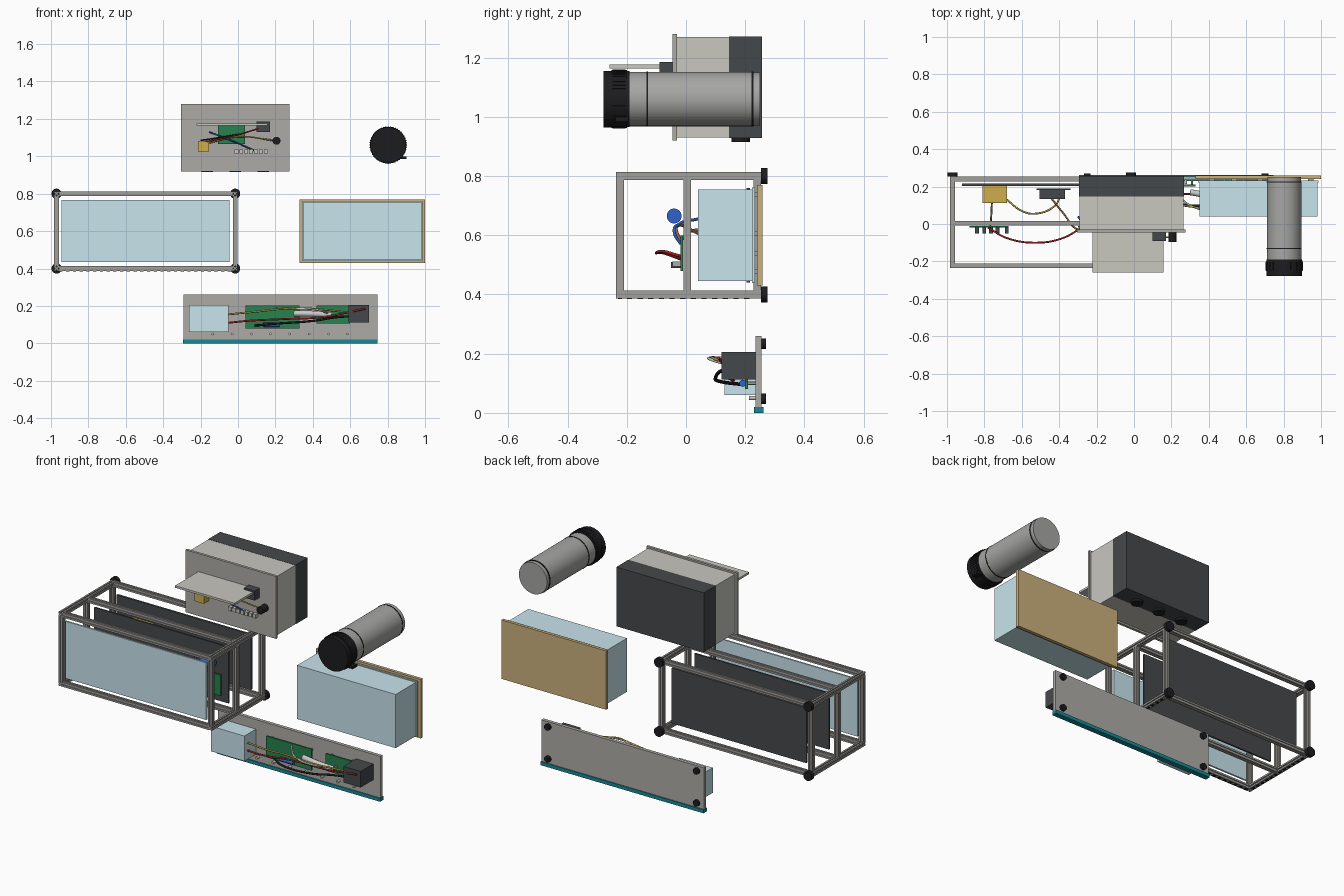
import bpy, bmesh, math
from mathutils import Vector, Matrix

if "Cube" in bpy.data.objects:
    bpy.data.objects.remove(bpy.data.objects["Cube"])

COL = dict(metal=(.36, .35, .33), plate=(.42, .41, .38), pale=(.58, .57, .52), glass=(.58, .78, .84),
           dark=(.06, .065, .07), black=(.012, .012, .014), wood=(.60, .44, .20), green=(.02, .22, .08),
           teal=(.01, .25, .30), gold=(.62, .42, .08), blue=(.03, .12, .6), red=(.45, .02, .02),
           brown=(.3, .13, .05), yellow=(.5, .4, .08), white=(.75, .75, .72), tube=(.38, .38, .37))
MATS = {}
for k, c in COL.items():
    MATS[k] = bpy.data.materials.new(k)
    MATS[k].diffuse_color = (*c, 1)


def add(name, bm, mat):
    bmesh.ops.recalc_face_normals(bm, faces=bm.faces)
    me = bpy.data.meshes.new(name)
    bm.to_mesh(me)
    bm.free()
    me.materials.append(MATS[mat])
    o = bpy.data.objects.new(name, me)
    bpy.context.collection.objects.link(o)
    return o


def box(name, x, y, z, mat):
    """Box from (min, max) pairs."""
    bm = bmesh.new()
    bmesh.ops.create_cube(bm, size=1)
    for v in bm.verts:
        v.co = Vector([(a + b) / 2 + c * (b - a) for (a, b), c in zip((x, y, z), v.co)])
    return add(name, bm, mat)


ROT = {'x': Matrix.Rotation(math.pi / 2, 4, 'Y'), 'y': Matrix.Rotation(-math.pi / 2, 4, 'X'), 'z': Matrix()}


def cyl(name, c, r, length, axis, mat, n=32):
    bm = bmesh.new()
    bmesh.ops.create_cone(bm, cap_ends=True, segments=n, radius1=r, radius2=r, depth=length,
                          matrix=Matrix.Translation(c) @ ROT[axis])
    o = add(name, bm, mat)
    o.data.shade_smooth()
    o.data.set_sharp_from_angle(angle=math.radians(35))
    return o


def beam(name, c, length, axis, w=.026):
    """Slotted extrusion bar along an axis."""
    h, s, d = w / 2, .003, .005
    side = [(-h, -h), (-s, -h), (-s, -h + d), (s, -h + d), (s, -h)]
    pts = []
    for q in range(4):
        a = q * math.pi / 2
        pts += [(px * math.cos(a) - py * math.sin(a), px * math.sin(a) + py * math.cos(a)) for px, py in side]
    bm = bmesh.new()
    f = bm.faces.new([bm.verts.new((px, py, -length / 2)) for px, py in pts])
    ext = bmesh.ops.extrude_face_region(bm, geom=[f])['geom']
    bmesh.ops.translate(bm, vec=(0, 0, length), verts=[v for v in ext if isinstance(v, bmesh.types.BMVert)])
    bmesh.ops.transform(bm, matrix=Matrix.Translation(c) @ ROT[axis], verts=bm.verts)
    return add(name, bm, mat='metal')


def wire(name, pts, mat, r=.005):
    cu = bpy.data.curves.new(name, 'CURVE')
    cu.dimensions = '3D'
    cu.bevel_depth, cu.bevel_resolution, cu.resolution_u, cu.use_fill_caps = r, 2, 10, True
    sp = cu.splines.new('BEZIER')
    sp.bezier_points.add(len(pts) - 1)
    for b, p in zip(sp.bezier_points, pts):
        b.co = p
        b.handle_left_type = b.handle_right_type = 'AUTO'
    cu.materials.append(MATS[mat])
    bpy.context.collection.objects.link(bpy.data.objects.new(name, cu))


# --- Slotted frame module ---
XS, YS, ZS = (-.97, -.015), (-.223, .004, .241), (.4, .8)
for y in YS:
    for x in XS:
        beam('frame_post', (x, y, .6), .374, 'z')
    for z in ZS:
        beam('frame_long_rail', (-.4925, y, z), .929, 'x')
for x in XS:
    for z in ZS:
        beam('frame_cross_rail', (x, .009, z), .49, 'y')
        cyl('frame_foot', (x, .265, z), .027, .022, 'y', 'black')
for i in range(26):
    box('vent_slot', (-.955 + i * .036, -.937 + i * .036), (-.229, -.217), (.384, .388), 'black')
for x in XS:
    for i in range(12):
        y = -.2 + i * .036
        box('vent_slot', (x - .006, x + .006), (y, y + .018), (.384, .388), 'black')
box('front_window', (-.945, -.045), (-.226, -.216), (.435, .765), 'glass')
box('middle_panel', (-.92, -.06), (.0, .01), (.44, .765), 'dark')
box('back_panel', (-.92, -.06), (.204, .216), (.44, .76), 'dark')
box('controller_board', (-.88, -.67), (-.018, -.01), (.48, .6), 'green')
for x in (-.84, -.8, -.765, -.73, -.68):
    box('board_chip', (x - .01, x + .01), (-.05, -.018), (.49, .51), 'dark')
box('driver_board', (-.3, -.1), (-.018, -.01), (.48, .6), 'green')
box('driver_connector', (-.27, -.2), (-.045, -.018), (.495, .512), 'plate')
box('power_supply', (-.81, -.68), (.112, .204), (.54, .66), 'gold')
box('relay', (-.505, -.37), (.135, .185), (.53, .62), 'dark')
box('relay_plate', (-.52, -.34), (.183, .19), (.51, .64), 'dark')
cyl('capacitor', (-.165, -.04, .665), .025, .075, 'x', 'blue')
wire('yellow_wire', [(-.68, .13, .6), (-.6, .07, .6), (-.53, .055, .6), (-.42, .1, .59), (-.4, .135, .58)], 'yellow')
wire('brown_wire', [(-.76, .112, .6), (-.765, .02, .615), (-.77, -.02, .58)], 'brown')
wire('brown_wire', [(-.44, .135, .6), (-.38, .06, .6), (-.3, -.03, .63), (-.26, -.02, .58)], 'brown')
wire('red_wire', [(-.78, -.02, .52), (-.68, -.075, .54), (-.52, -.1, .54), (-.38, -.075, .545), (-.28, -.02, .53)], 'red')
wire('blue_wire', [(-.3, .04, .655), (-.25, -.02, .64), (-.2, -.04, .61), (-.2, -.018, .57)], 'blue')

# --- Display tank module ---
box('tank_cover', (.35, .98), (.04, .225), (.445, .755), 'glass')
box('tank_flange', (.343, .987), (.223, .233), (.439, .761), 'glass')
box('tank_back_board', (.33, 1.0), (.24, .258), (.43, .77), 'wood')
for x in (.4, .52, .66, .78, .93):
    for z in (.47, .53, .6, .73):
        box('tank_spacer', (x, x + .03), (.232, .241), (z, z + .015), 'metal')

# --- Rear control strip ---
box('strip_plate', (-.292, .745), (.235, .255), (.02, .26), 'plate')
box('strip_base', (-.294, .747), (.23, .261), (0, .02), 'teal')
for x in (-.25, .7):
    for z in (.048, .233):
        cyl('strip_foot', (x, .262, z), .018, .016, 'y', 'black')
for i in range(8):
    cyl('strip_jack', (-.135 + i * .103, .226, .05), .007, .025, 'y', 'pale', 12)
box('strip_cover', (-.262, -.05), (.13, .236), (.06, .205), 'glass')
box('strip_board', (.04, .33), (.2, .21), (.08, .203), 'green')
box('strip_board', (.42, .6), (.2, .21), (.105, .203), 'green')
for x, z in ((.06, .1), (.31, .1), (.06, .185), (.31, .185), (.44, .12), (.57, .12), (.44, .19), (.57, .19)):
    cyl('board_standoff', (x, .222, z), .006, .03, 'y', 'pale', 10)
box('transformer', (.59, .7), (.12, .236), (.112, .205), 'dark')
cyl('strip_capacitor', (.18, .192, .1), .012, .085, 'x', 'blue', 20)
wire('white_sleeve', [(.3, .17, .16), (.4, .155, .158), (.5, .16, .15)], 'white', .016)
wire('yellow_cable', [(-.05, .16, .155), (.1, .12, .17), (.25, .1, .185), (.4, .09, .185), (.59, .15, .165)], 'yellow')
wire('white_cable', [(.2, .2, .185), (.3, .1, .185), (.42, .085, .18), (.5, .19, .15)], 'white')
wire('red_cable', [(-.05, .16, .11), (.05, .14, .12), (.25, .16, .13), (.45, .15, .14), (.68, .11, .185)], 'red')
wire('black_cable', [(.09, .195, .095), (.2, .12, .105), (.4, .1, .12), (.53, .115, .14), (.62, .13, .145)], 'black', .006)

# --- Upper housing ---
box('housing_front_plate', (-.305, .275), (-.045, -.03), (.92, 1.28), 'plate')
box('housing_body', (-.292, .265), (-.031, .147), (.93, 1.27), 'pale')
box('housing_rear', (-.293, .266), (.146, .256), (.929, 1.271), 'dark')
for x in (-.165, -.015, .135):
    cyl('housing_port', (x, .185, .924), .031, .018, 'z', 'black')
box('shelf', (-.222, .158), (-.258, -.044), (1.164, 1.176), 'pale')
box('shelf_bracket', (.1, .17), (-.09, -.044), (1.13, 1.185), 'dark')
box('housing_board', (-.108, .038), (-.06, -.053), (1.065, 1.165), 'green')
for x in (-.09, .02):
    for z in (1.08, 1.15):
        cyl('board_standoff', (x, -.05, z), .005, .016, 'y', 'pale', 10)
box('housing_sensor', (-.215, -.155), (-.09, -.044), (1.025, 1.082), 'gold')
cyl('dial', (.206, -.07, 1.083), .021, .05, 'y', 'black', 24)
for i in range(7):
    x = -.018 + i * .026
    box('terminal', (x, x + .02), (-.065, -.044), (1.014, 1.036), 'pale')
wire('housing_blue_wire', [(-.155, -.07, 1.13), (-.05, -.085, 1.09), (.1, -.055, 1.025)], 'blue', .004)
wire('housing_red_wire', [(-.19, -.085, 1.075), (-.02, -.1, 1.11), (.13, -.085, 1.155)], 'red', .004)
wire('housing_black_wire', [(-.2, -.085, 1.085), (-.1, -.09, 1.1), (.02, -.065, 1.12)], 'black', .004)
wire('housing_yellow_wire', [(-.16, -.07, 1.07), (0, -.085, 1.105), (.19, -.07, 1.085)], 'yellow', .004)

# --- Cylindrical lens barrel ---
LX, LZ = .803, 1.06
for name, y0, y1, r, mat in (('barrel', -.195, .228, .092, 'tube'), ('barrel_end', .228, .25, .09, 'tube'),
                             ('barrel_ring', -.134, -.128, .0935, 'black'), ('barrel_ring', .222, .228, .0935, 'black'),
                             ('lens_hood', -.279, -.25, .0955, 'black'), ('lens_grip', -.252, -.2, .098, 'black'),
                             ('lens_collar', -.202, -.19, .0945, 'black')):
    cyl(name, (LX, (y0 + y1) / 2, LZ), r, y1 - y0, 'y', mat, 48)
for i in range(48):
    a = i * math.tau / 48
    b = box('grip_rib', (-.003, .003), (-.248, -.204), (.094, .1), 'black')
    b.data.transform(Matrix.Translation((LX, 0, LZ)) @ Matrix.Rotation(a, 4, 'Y'))
box('focus_tab', (.82, .9), (-.088, -.044), (.985, 1.0), 'black').data.transform(Matrix.Translation((0, -.15, 0)))

for m in bpy.data.materials:
    if m.users and not m.is_grease_pencil:
        m.use_nodes = True
        m.node_tree.nodes["Principled BSDF"].inputs["Base Color"].default_value = m.diffuse_color
